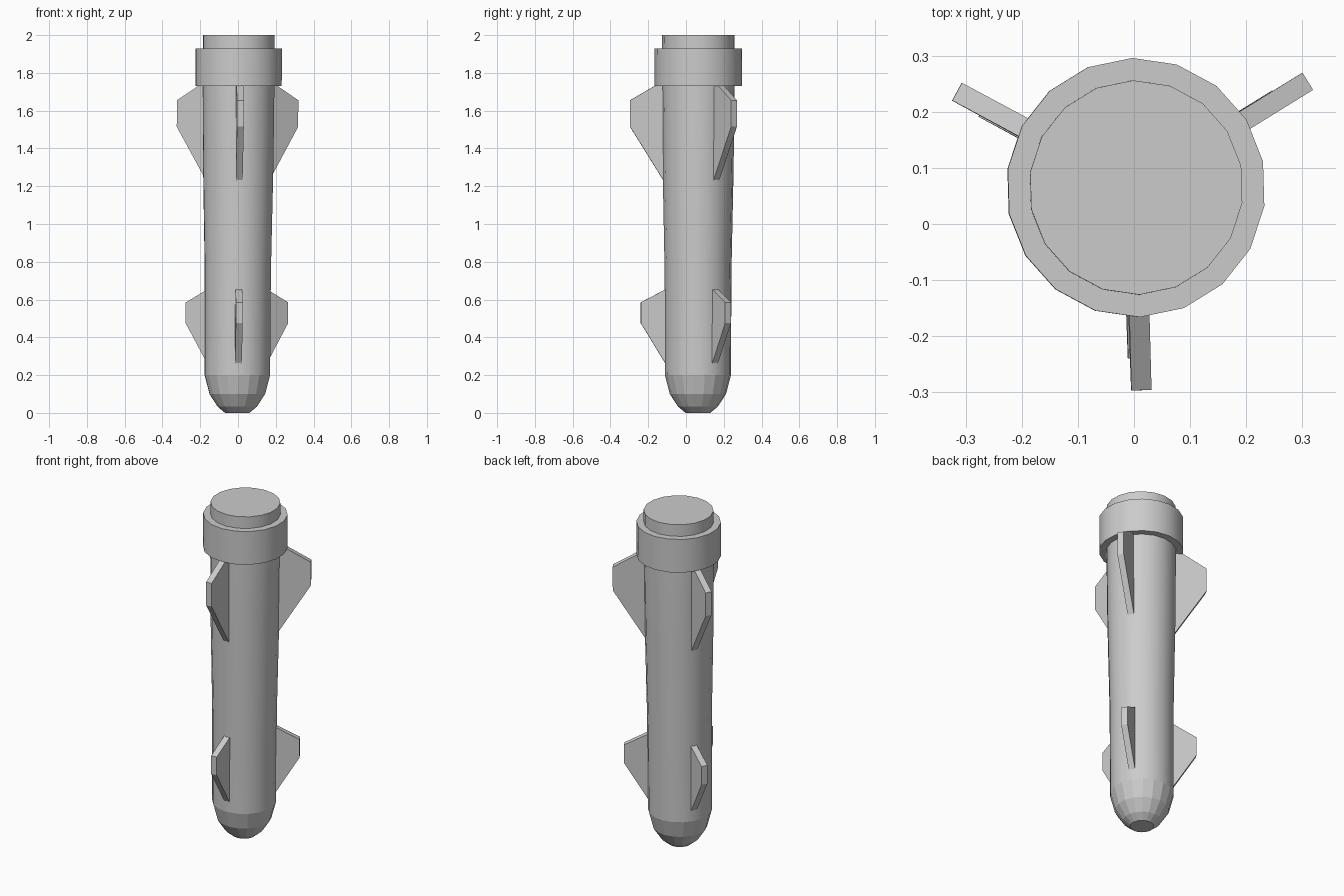
import bpy, bmesh
from math import radians, cos, sin, pi

if "Cube" in bpy.data.objects:
    bpy.data.objects.remove(bpy.data.objects["Cube"])

SIDES = 18
TURN = radians(1.7)      # whole model is turned slightly about its axis


def axis(z):
    """Centre of the slightly leaning body axis at height z."""
    return -0.004 + 0.004 * z, 0.063 + 0.001 * z


def finish(name, bm, smooth):
    bmesh.ops.recalc_face_normals(bm, faces=bm.faces)
    for v in bm.verts:
        cx, cy = axis(v.co.z)
        v.co.x += cx
        v.co.y += cy
    me = bpy.data.meshes.new(name)
    bm.to_mesh(me)
    bm.free()
    ob = bpy.data.objects.new(name, me)
    bpy.context.collection.objects.link(ob)
    if smooth:
        bpy.ops.object.select_all(action='DESELECT')
        ob.select_set(True)
        bpy.context.view_layer.objects.active = ob
        bpy.ops.object.shade_smooth_by_angle(angle=radians(30))
    return ob


def lathe(name, profile, smooth=True, cap_start=True, cap_end=True, closed=False):
    """Turn a list of (radius, z) points around the body axis."""
    bm = bmesh.new()
    rings = []
    for r, z in profile:
        angles = [pi / 2 + TURN + 2 * pi * i / SIDES for i in range(SIDES)]
        rings.append([bm.verts.new((r * cos(a), r * sin(a), z)) for a in angles])
    pairs = list(zip(rings, rings[1:]))
    if closed:
        pairs.append((rings[-1], rings[0]))
    for a, b in pairs:
        for i in range(SIDES):
            j = (i + 1) % SIDES
            bm.faces.new((a[i], a[j], b[j], b[i]))
    if cap_start and not closed:
        bm.faces.new(rings[0][::-1])
    if cap_end and not closed:
        bm.faces.new(rings[-1])
    return finish(name, bm, smooth)


def fin(name, outline, angle, thick=0.036):
    """Flat plate from a (radius, z) outline, pointing out at the given angle."""
    bm = bmesh.new()
    c, s = cos(angle), sin(angle)
    sides = []
    for t in (-thick / 2, thick / 2):
        sides.append([bm.verts.new((r * c - t * s, r * s + t * c, z)) for r, z in outline])
    a, b = sides
    bm.faces.new(a)
    bm.faces.new(b[::-1])
    for i in range(len(a)):
        j = (i + 1) % len(a)
        bm.faces.new((a[i], b[i], b[j], a[j]))
    return finish(name, bm, False)


# Faceted nose, tapering tube, and end cap
lathe("nose", [(0.065, 0.0), (0.105, 0.033), (0.149, 0.10), (0.175, 0.20)],
      smooth=False, cap_end=False)
lathe("body", [(0.175, 0.20), (0.177, 0.75), (0.188, 1.30), (0.192, 1.75), (0.191, 2.0)],
      cap_start=False)

# Wide collar around the tail
lathe("collar", [(0.185, 1.73), (0.231, 1.73), (0.231, 1.93), (0.185, 1.93)], closed=True)

# Two sets of three fins
upper = [(0.165, 1.20), (0.361, 1.515), (0.361, 1.655), (0.225, 1.735), (0.165, 1.735)]
lower = [(0.15, 0.225), (0.303, 0.475), (0.303, 0.585), (0.17, 0.655), (0.15, 0.655)]
for i, deg in enumerate((30, 150, 270)):
    fin(f"upper_fin_{i + 1}", upper, radians(deg) + TURN)
    fin(f"lower_fin_{i + 1}", lower, radians(deg) + TURN)
